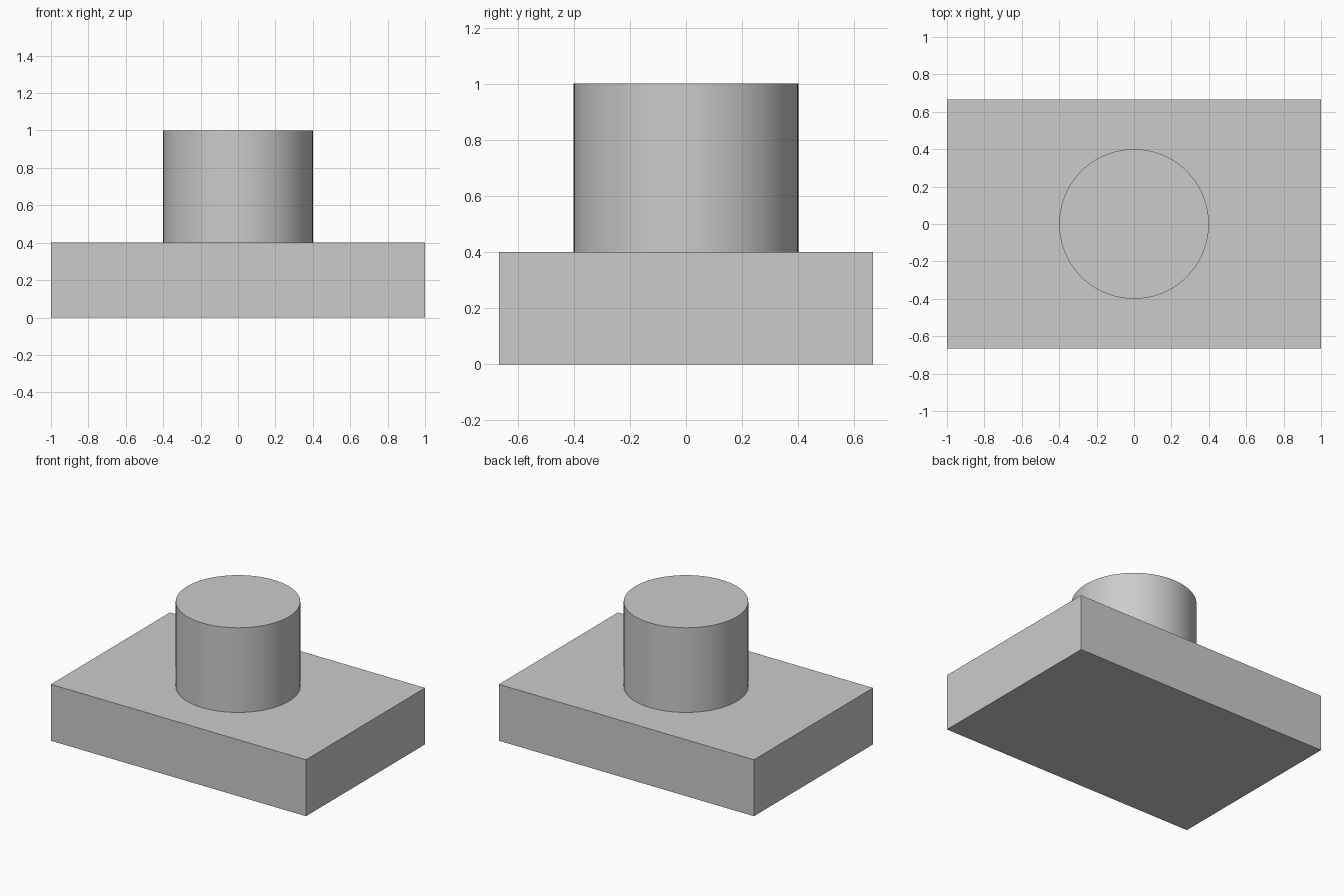
import bpy
import math

cube = bpy.data.objects.get("Cube")
if cube:
    bpy.data.objects.remove(cube, do_unlink=True)

# Single plain grey
GREY = (0.6, 0.6, 0.6, 1.0)
grey = bpy.data.materials.new("plain grey")
grey.use_nodes = True
grey.diffuse_color = GREY
grey.node_tree.nodes["Principled BSDF"].inputs["Base Color"].default_value = GREY

LENGTH, WIDTH, BASE_HEIGHT = 2.0, 4 / 3, 0.4
RADIUS, TOP, SINK = 0.4, 1.0, 0.02


def finish(name):
    obj = bpy.context.object
    obj.name = obj.data.name = name
    obj.data.materials.append(grey)
    bpy.ops.object.transform_apply(location=False, rotation=False, scale=True)
    return obj


# Rectangular base block
bpy.ops.mesh.primitive_cube_add(size=1, location=(0, 0, BASE_HEIGHT / 2))
bpy.context.object.scale = (LENGTH, WIDTH, BASE_HEIGHT)
finish("base_block")

# Round boss, seated slightly into the block
bottom = BASE_HEIGHT - SINK
bpy.ops.mesh.primitive_cylinder_add(
    vertices=96, radius=RADIUS, depth=TOP - bottom,
    location=(0, 0, (TOP + bottom) / 2))
finish("round_boss")
bpy.ops.object.shade_smooth_by_angle(angle=math.radians(30))
